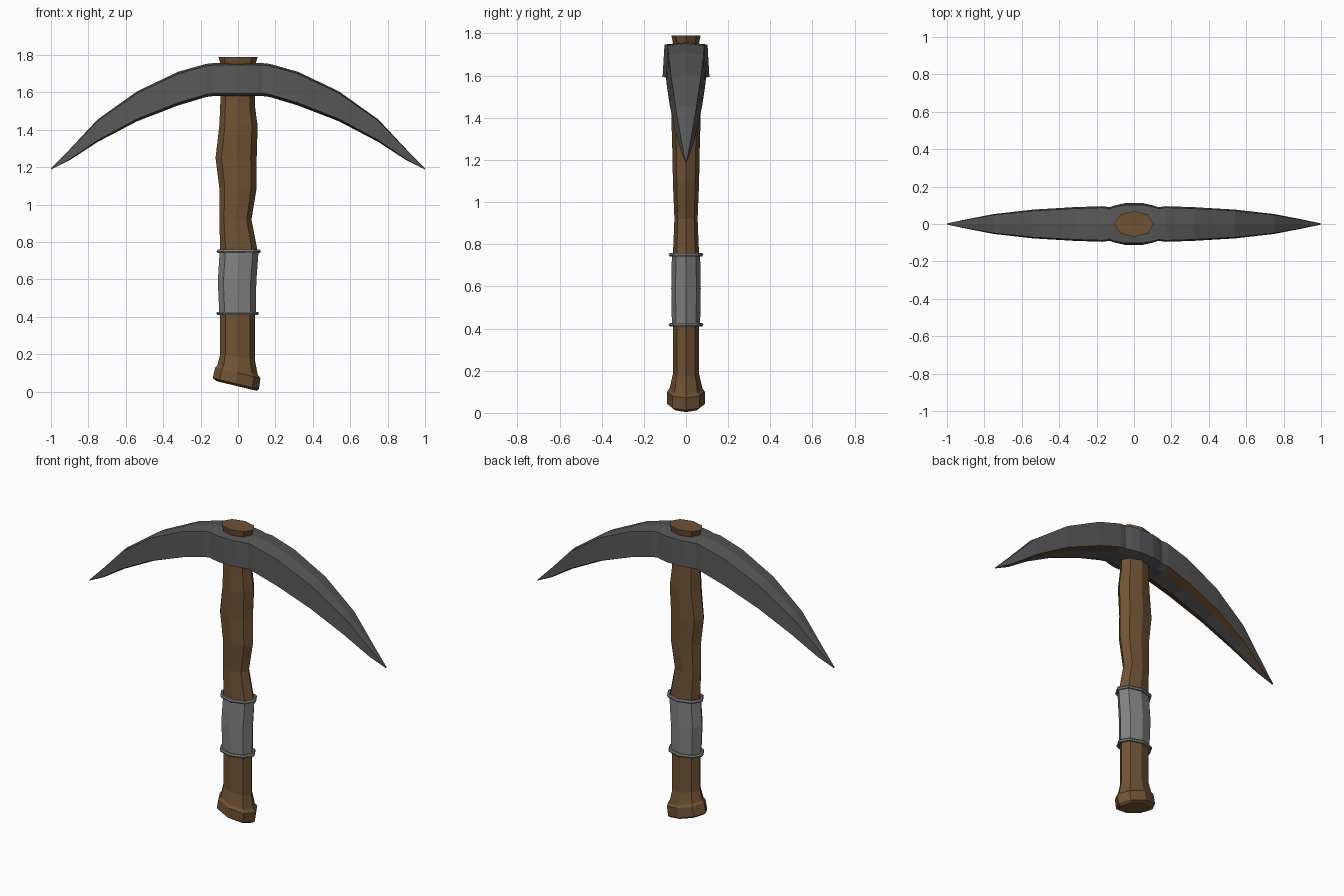
import bpy, bmesh
from math import cos, sin, pi

if "Cube" in bpy.data.objects:
    bpy.data.objects.remove(bpy.data.objects["Cube"])


def material(name, color):
    m = bpy.data.materials.new(name)
    m.diffuse_color = (*color, 1)
    m.use_nodes = True
    m.node_tree.nodes["Principled BSDF"].inputs["Base Color"].default_value = m.diffuse_color
    return m


WOOD = material("wood", (0.16, 0.085, 0.035))
IRON = material("dark_iron", (0.095, 0.095, 0.095))
STEEL = material("light_steel", (0.22, 0.22, 0.22))
RUST = material("underside_brown", (0.10, 0.05, 0.02))


def loft(name, rings, mats, closed=False, pick=None):
    """Skin a list of equal-length point rings; pick(i, j) gives a face's material slot."""
    bm = bmesh.new()
    vs = [[bm.verts.new(p) for p in r] for r in rings]
    n, count = len(rings[0]), len(rings)
    for i in range(count if closed else count - 1):
        a, b = vs[i], vs[(i + 1) % count]
        for j in range(n):
            k = (j + 1) % n
            f = bm.faces.new((a[j], a[k], b[k], b[j]))
            f.material_index = pick(i, j) if pick else 0
    if not closed:
        bm.faces.new(vs[0])
        bm.faces.new(vs[-1])
    bmesh.ops.recalc_face_normals(bm, faces=bm.faces)
    me = bpy.data.meshes.new(name)
    bm.to_mesh(me)
    bm.free()
    for m in mats:
        me.materials.append(m)
    ob = bpy.data.objects.new(name, me)
    bpy.context.collection.objects.link(ob)
    return ob


def octagon(z, x0, x1, ry, slope=0.0):
    """Eight-sided ring spanning x0..x1, optionally tilted in x."""
    cx, rx = (x0 + x1) / 2, (x1 - x0) / 2
    pts = []
    for k in range(8):
        x = cx + rx * cos(k * pi / 4)
        pts.append((x, ry * sin(k * pi / 4), z + slope * x))
    return pts


# Crooked wooden handle, flared at the top
handle = [
    (0.17, -0.095, 0.09, 0.062, -0.16), (0.42, -0.095, 0.09, 0.062, 0),
    (0.60, -0.10, 0.09, 0.062, 0), (0.75, -0.095, 0.105, 0.062, 0),
    (0.92, -0.10, 0.072, 0.055, 0), (1.09, -0.10, 0.10, 0.062, 0),
    (1.25, -0.12, 0.10, 0.065, 0), (1.42, -0.10, 0.105, 0.07, 0),
    (1.53, -0.095, 0.09, 0.066, 0), (1.74, -0.09, 0.09, 0.058, 0),
    (1.79, -0.105, 0.105, 0.07, 0)]
loft("handle", [octagon(*s) for s in handle], [WOOD])

# Slanted pommel
pommel = [
    (0.028, -0.115, 0.10, 0.072, -0.24), (0.04, -0.135, 0.112, 0.09, -0.24),
    (0.10, -0.122, 0.12, 0.09, -0.24), (0.115, -0.11, 0.106, 0.078, -0.24),
    (0.19, -0.094, 0.089, 0.061, -0.16)]
loft("pommel", [octagon(*s) for s in pommel], [WOOD])

# Metal grip sleeve
sleeve = [(0.42, -0.10, 0.095, 0.067), (0.59, -0.108, 0.098, 0.07),
          (0.75, -0.098, 0.11, 0.067)]
loft("grip_sleeve", [octagon(*s) for s in sleeve], [STEEL])

# Rings at both ends of the sleeve
for name, z, x0, x1 in (("lower_ring", 0.418, -0.116, 0.112),
                        ("upper_ring", 0.75, -0.114, 0.122)):
    rings = []
    for k in range(6):
        d, h = 0.01 * cos(k * pi / 3), 0.01 * sin(k * pi / 3)
        rings.append(octagon(z + h, x0 + 0.01 - d, x1 - 0.01 + d, 0.072 + d))
    loft(name, rings, [STEEL], closed=True)

# Pick head stations: x, half width, top z, bottom z
half = [
    (0.05, 0.111, 1.758, 1.58), (0.10, 0.10, 1.757, 1.58),
    (0.13, 0.09, 1.756, 1.58), (0.17, 0.095, 1.752, 1.575),
    (0.32, 0.090, 1.71, 1.53), (0.54, 0.077, 1.605, 1.445),
    (0.75, 0.053, 1.455, 1.335), (0.90, 0.024, 1.295, 1.237),
    (1.0, 0.003, 1.193, 1.187)]
stations = [(-x, w, t, b) for x, w, t, b in reversed(half)] + half


def section(x, w, t, b):
    h = t - b
    return [(x, 0, t), (x, 0.92 * w, t - 0.06 * h), (x, w, b + 0.08 * h),
            (x, 0.5 * w, b), (x, -0.5 * w, b), (x, -w, b + 0.08 * h),
            (x, -0.92 * w, t - 0.06 * h)]


# Curved head: brown lower bevels on the arms, iron elsewhere
mid = len(half) - 1
loft("pick_head", [section(*s) for s in stations], [IRON, RUST],
     pick=lambda i, j: 1 if j in (2, 4) and abs(i - mid) > 3 else 0)
